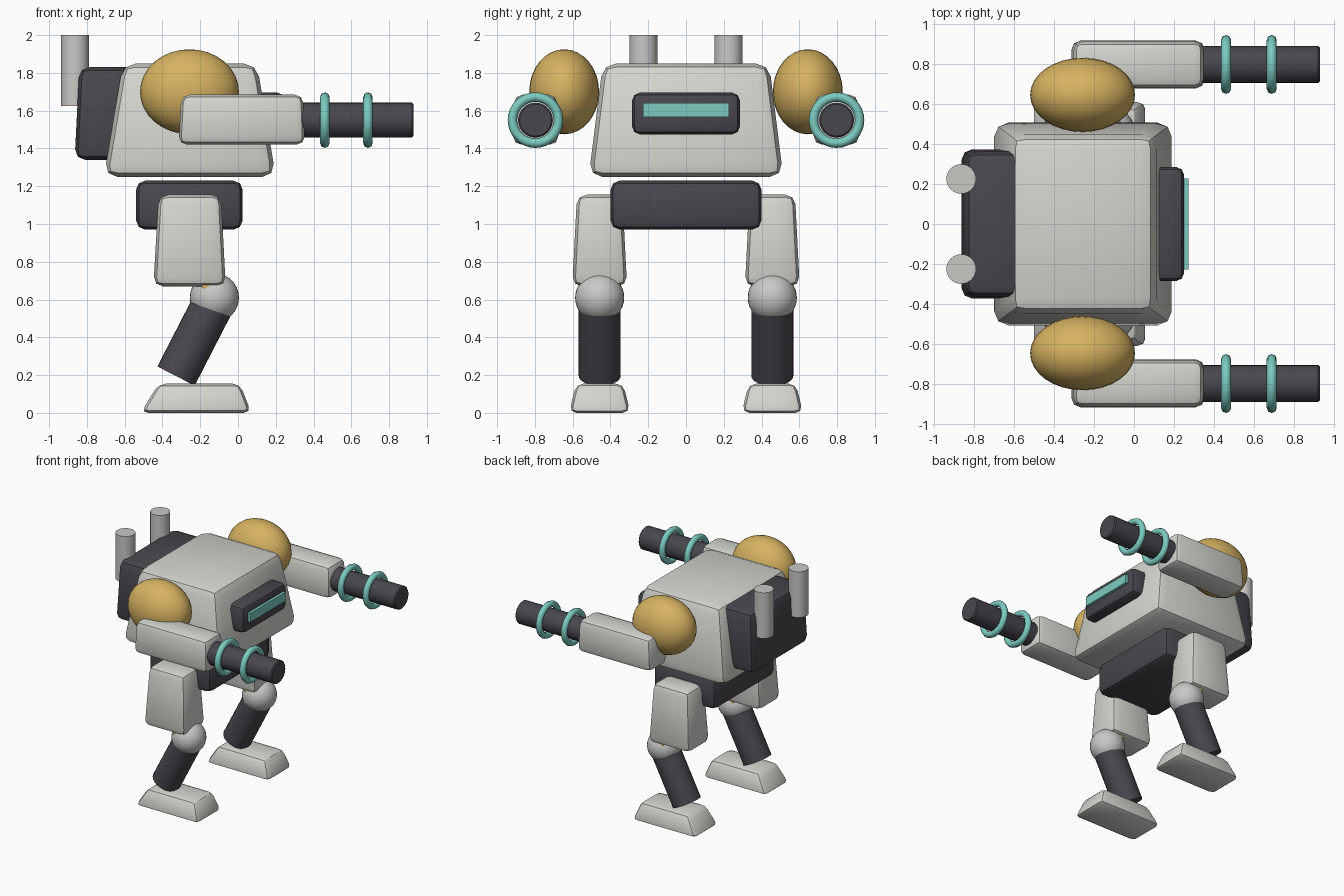
import bpy, bmesh, math
from mathutils import Vector

if "Cube" in bpy.data.objects:
    bpy.data.objects.remove(bpy.data.objects["Cube"])


def material(name, rgb):
    m = bpy.data.materials.new(name)
    m.diffuse_color = (*rgb, 1)
    m.use_nodes = True
    m.node_tree.nodes["Principled BSDF"].inputs["Base Color"].default_value = m.diffuse_color
    return m


SHELL = material("pale_shell", (0.66, 0.66, 0.62))
METAL = material("light_metal", (0.58, 0.58, 0.56))
DARK = material("dark_frame", (0.065, 0.063, 0.075))
GOLD = material("gold", (0.68, 0.45, 0.12))
TEAL = material("teal_glow", (0.20, 0.60, 0.53))


def finish(name, mat, angle=30):
    ob = bpy.context.object
    ob.name = name
    ob.data.materials.append(mat)
    bpy.ops.object.shade_smooth_by_angle(angle=math.radians(angle))
    return ob


def box(name, mat, x, y, z, bevel=0.0, top_x=None, top_y=None, segments=2):
    """Box from (min, max) ranges, with optional ranges for a tapered top."""
    bpy.ops.mesh.primitive_cube_add(size=2)
    ob = bpy.context.object
    for v in ob.data.vertices:
        up = v.co.z > 0
        rx = top_x if up and top_x else x
        ry = top_y if up and top_y else y
        v.co = (rx[v.co.x > 0], ry[v.co.y > 0], z[up])
    if bevel:
        bm = bmesh.new()
        bm.from_mesh(ob.data)
        bmesh.ops.bevel(bm, geom=bm.edges[:], offset=bevel, segments=segments,
                        profile=0.5, affect='EDGES', clamp_overlap=True)
        bm.to_mesh(ob.data)
        bm.free()
    return finish(name, mat)


def rod(name, mat, a, b, r, sides=32, bevel=0.0):
    """Cylinder between two points."""
    a, b = Vector(a), Vector(b)
    d = b - a
    bpy.ops.mesh.primitive_cylinder_add(
        vertices=sides, radius=r, depth=d.length, location=(a + b) / 2,
        rotation=d.to_track_quat('Z', 'Y').to_euler())
    if bevel:
        mod = bpy.context.object.modifiers.new("edge", 'BEVEL')
        mod.width, mod.segments = bevel, 1
    return finish(name, mat, 40)


def ball(name, mat, loc, radii):
    bpy.ops.mesh.primitive_uv_sphere_add(segments=32, ring_count=16, radius=1,
                                         location=loc)
    bpy.context.object.scale = radii
    return finish(name, mat, 60)


def span(centre, half):
    return (centre - half, centre + half)


# Torso, pelvis and backpack
box("torso", SHELL, (-0.71, 0.20), (-0.515, 0.515), (1.25, 1.85), 0.07,
    (-0.61, 0.10), (-0.44, 0.44))
box("pelvis", DARK, (-0.54, 0.025), (-0.40, 0.40), (0.97, 1.23), 0.05)
box("backpack", DARK, (-0.865, -0.52), (-0.375, 0.375), (1.34, 1.83), 0.055,
    (-0.84, -0.52), (-0.36, 0.36))

# Visor with its glowing slit
box("visor", DARK, (0.06, 0.25), (-0.285, 0.285), (1.475, 1.695), 0.04)
box("visor_slit", TEAL, (0.22, 0.272), (-0.228, 0.228), (1.567, 1.64))

for side, s in (("right", -1), ("left", 1)):
    # Exhaust stack
    rod(side + "_exhaust", METAL, (-0.863, s * 0.225, 1.625),
        (-0.863, s * 0.225, 2.0), 0.074)

    # Shoulder and arm
    ball(side + "_shoulder", GOLD, (-0.257, s * 0.645, 1.70),
         (0.262, 0.185, 0.225))
    box(side + "_forearm", SHELL, (-0.315, 0.355), span(s * 0.796, 0.121),
        (1.42, 1.685), 0.045, (-0.30, 0.345), span(s * 0.796, 0.114))

    # Gun barrel with two rings
    rod(side + "_barrel", DARK, (0.28, s * 0.797, 1.55),
        (0.928, s * 0.797, 1.55), 0.092, bevel=0.008)
    for i, x in enumerate((0.46, 0.688)):
        bpy.ops.mesh.primitive_torus_add(
            major_segments=32, minor_segments=8, major_radius=0.122,
            minor_radius=0.025, location=(x, s * 0.797, 1.55),
            rotation=(0, math.pi / 2, 0))
        finish(f"{side}_barrel_ring_{i + 1}", TEAL, 50)

    # Leg: thigh, knee joint, shin and foot
    y = s * 0.457
    box(side + "_thigh", SHELL, (-0.448, -0.065), span(y, 0.145),
        (0.67, 1.155), 0.05, (-0.42, -0.09), span(y, 0.12))
    rod(side + "_knee_pin", GOLD, (-0.145, y - 0.11, 0.70),
        (-0.145, y + 0.11, 0.70), 0.055)
    ball(side + "_knee", METAL, (-0.125, y, 0.61), (0.13, 0.13, 0.13))
    rod(side + "_shin", DARK, (-0.328, y, 0.195), (-0.125, y, 0.59), 0.111)
    box(side + "_foot", SHELL, (-0.515, 0.07), span(y, 0.162), (0.0, 0.155),
        0.04, (-0.42, 0.01), span(y, 0.125))
